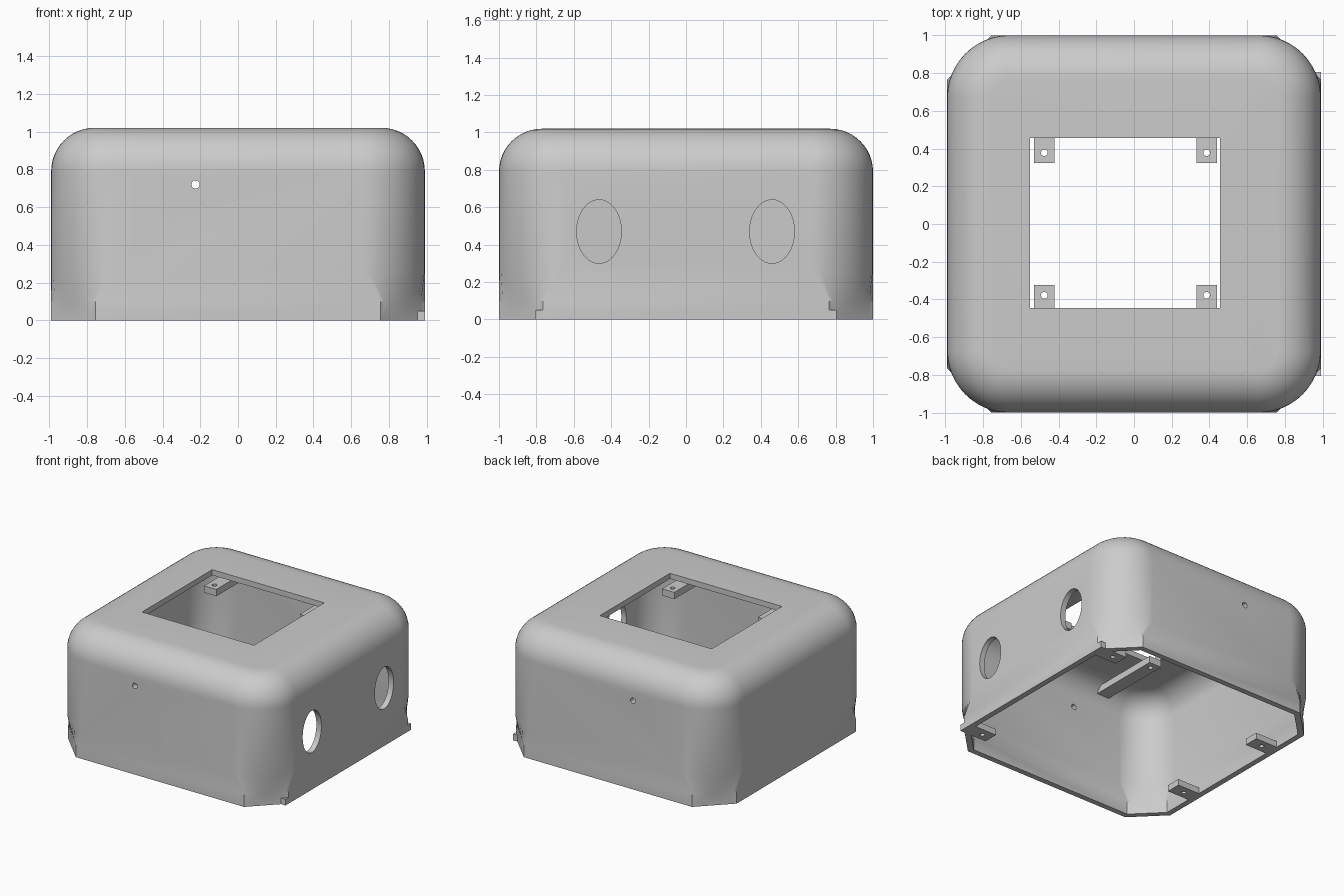
import bpy, bmesh
from math import sin, cos, pi, radians
from mathutils import Matrix, Vector

cube = bpy.data.objects.get("Cube")
if cube:
    bpy.data.objects.remove(cube, do_unlink=True)

HX, HY, TOP = 0.99, 1.0, 1.02      # half width, half depth, height
WALL = 0.045
CORNER, FILLET = 0.33, 0.23        # upright corner radius, top edge radius
CUT = 0.235                        # corner cut at the foot
STEPS = 12

grey = bpy.data.materials.new("plain grey")
grey.use_nodes = True
grey.diffuse_color = (0.6, 0.6, 0.6, 1)
grey.node_tree.nodes["Principled BSDF"].inputs["Base Color"].default_value = (0.6, 0.6, 0.6, 1)


def make_object(name, bm):
    bmesh.ops.recalc_face_normals(bm, faces=bm.faces)
    mesh = bpy.data.meshes.new(name)
    bm.to_mesh(mesh)
    bm.free()
    mesh.materials.append(grey)
    obj = bpy.data.objects.new(name, mesh)
    bpy.context.collection.objects.link(obj)
    return obj


def box(name, x0, x1, y0, y1, z0, z1):
    bm = bmesh.new()
    size = Matrix.Diagonal((abs(x1 - x0), abs(y1 - y0), z1 - z0, 1))
    mid = Vector(((x0 + x1) / 2, (y0 + y1) / 2, (z0 + z1) / 2))
    bmesh.ops.create_cube(bm, size=1, matrix=Matrix.Translation(mid) @ size)
    return make_object(name, bm)


def rod(name, centre, axis, length, ra, rb):
    """Elliptical cylinder along an axis."""
    bm = bmesh.new()
    turn = Vector((0, 0, 1)).rotation_difference(Vector(axis)).to_matrix().to_4x4()
    place = Matrix.Translation(centre) @ turn @ Matrix.Diagonal((ra, rb, length, 1))
    bmesh.ops.create_cone(bm, cap_ends=True, segments=40, radius1=1, radius2=1,
                          depth=1, matrix=place)
    return make_object(name, bm)


def carve(obj, cutters):
    """Cut every cutter out of obj, then delete the cutters."""
    for c in cutters:
        c.hide_render = True
        mod = obj.modifiers.new("cut", 'BOOLEAN')
        mod.operation, mod.solver, mod.object = 'DIFFERENCE', 'EXACT', c
    dg = bpy.context.evaluated_depsgraph_get()
    mesh = bpy.data.meshes.new_from_object(obj.evaluated_get(dg))
    obj.modifiers.clear()
    obj.data = mesh
    for c in cutters:
        bpy.data.objects.remove(c, do_unlink=True)


def section(bm, z, inset, cut_foot=False):
    """One horizontal outline with rounded or cut corners."""
    hx, hy = HX - inset, HY - inset
    r = max(CORNER - inset, 0.02)
    c = CUT - inset * 0.586
    loop = []
    for q, (sx, sy) in enumerate([(1, 1), (-1, 1), (-1, -1), (1, -1)]):
        for i in range(STEPS + 1):
            t = i / STEPS
            if cut_foot:
                u = t if q % 2 == 0 else 1 - t
                x, y = sx * (hx - c * u), sy * (hy - c * (1 - u))
            else:
                a = (q + t) * pi / 2
                x, y = sx * (hx - r) + r * cos(a), sy * (hy - r) + r * sin(a)
            loop.append(bm.verts.new((x, y, z)))
    return loop


def skin(bm, inset):
    """Stack of outlines from the foot to the top, closed above."""
    loops = [section(bm, 0, inset, True), section(bm, 0.1, inset, True),
             section(bm, 0.25, inset)]
    r = FILLET - inset
    for i in range(STEPS + 1):
        a = i / STEPS * pi / 2
        loops.append(section(bm, TOP - FILLET + r * sin(a), inset + r * (1 - cos(a))))
    for low, high in zip(loops, loops[1:]):
        bridge(bm, low, high)
    bm.faces.new(loops[-1])
    return loops[0]


def bridge(bm, a, b):
    n = len(a)
    for i in range(n):
        j = (i + 1) % n
        bm.faces.new((a[i], a[j], b[j], b[i]))


# hollow housing, open below
bm = bmesh.new()
bridge(bm, skin(bm, 0), skin(bm, WALL))
housing = make_object("housing", bm)

# top window, side ports and the small front and back holes
cutters = [box("window_cutter", -0.55, 0.455, -0.445, 0.455, 0.85, 1.2),
           rod("pin_cutter", (-0.225, 0, 0.72), (0, 1, 0), 3, 0.022, 0.022)]
for y in (-0.465, 0.46):
    port = rod("port_cutter", (0, 0, 0), (0, 0, 1), 0.4, 0.17, 0.12)
    port.data.transform(Matrix.Translation((HX, y, 0.47)) @ Matrix.Rotation(pi / 2, 4, 'Y'))
    cutters.append(port)
carve(housing, cutters)


def drilled_plate(name, x0, x1, y0, y1, z0, z1, hx, hy):
    plate = box(name, x0, x1, y0, y1, z0, z1)
    carve(plate, [rod("drill", (hx, hy, z0), (0, 0, 1), 0.4, 0.018, 0.018)])
    return plate


parts = [housing]
for s, end in ((1, "back"), (-1, "front")):
    # bars under the top, reaching into the window
    for x, side in ((-0.475, "right"), (0.385, "left")):
        parts.append(drilled_plate(f"{end}_{side}_bar", x - 0.055, x + 0.055,
                                   s * 0.322, s * 0.92, 0.89, 0.945, x, s * 0.378))
    # fixing tabs at the foot
    parts.append(drilled_plate(f"{end}_left_tab", 0.75, HX, s * 0.685, s * 0.805,
                               0, 0.05, 0.83, s * 0.745))
    parts.append(drilled_plate(f"{end}_right_tab", -0.97, -0.75, s * 0.385, s * 0.505,
                               0, 0.05, -0.85, s * 0.445))

bpy.ops.object.select_all(action='DESELECT')
for p in parts:
    p.select_set(True)
bpy.context.view_layer.objects.active = housing
bpy.ops.object.shade_smooth_by_angle(angle=radians(25))
